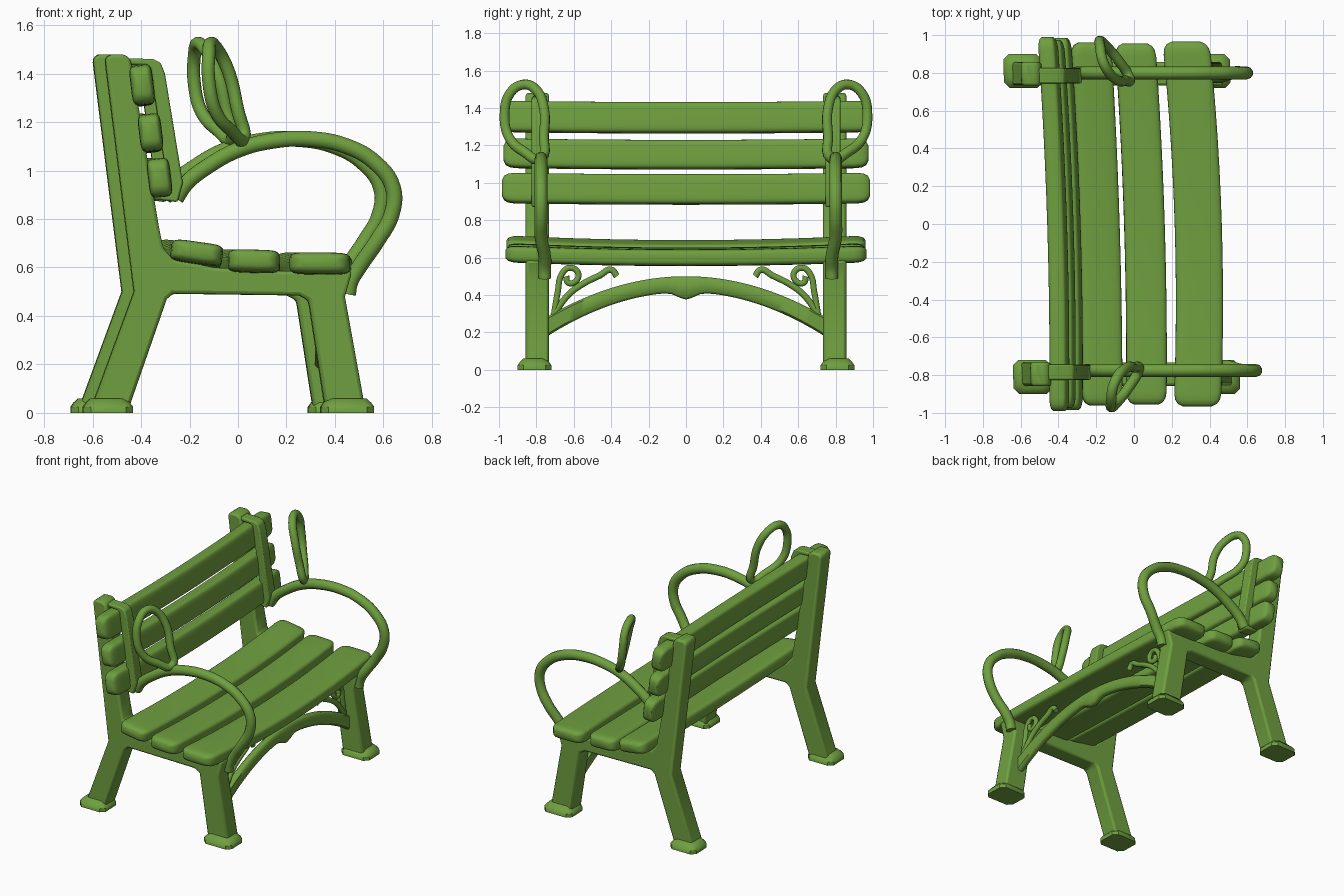
import bpy, bmesh, math

if "Cube" in bpy.data.objects:
    bpy.data.objects.remove(bpy.data.objects["Cube"])

green = bpy.data.materials.new("leaf green")
green.diffuse_color = (0.16, 0.35, 0.05, 1)
green.use_nodes = True
green.node_tree.nodes["Principled BSDF"].inputs["Base Color"].default_value = green.diffuse_color


def finish(name, mesh, bevel=0, angle=40):
    # the whole bench leans slightly: x drifts back towards +y
    for v in mesh.vertices:
        v.co.x -= 0.05 * (v.co.y + 0.8) / 1.6
    mesh.materials.clear()
    mesh.materials.append(green)
    ob = bpy.data.objects.new(name, mesh)
    bpy.context.collection.objects.link(ob)
    if bevel:
        m = ob.modifiers.new("bevel", 'BEVEL')
        m.width, m.segments, m.limit_method = bevel, 2, 'ANGLE'
        m.angle_limit = math.radians(30)
    bpy.ops.object.select_all(action='DESELECT')
    ob.select_set(True)
    bpy.context.view_layer.objects.active = ob
    bpy.ops.object.shade_smooth_by_angle(angle=math.radians(angle))
    return ob


def loft(name, rings, bevel=0, angle=40):
    bm = bmesh.new()
    vs = [[bm.verts.new(p) for p in r] for r in rings]
    n = len(vs[0])
    for a, b in zip(vs, vs[1:]):
        for i in range(n):
            bm.faces.new((a[i], a[(i + 1) % n], b[(i + 1) % n], b[i]))
    bm.faces.new(vs[0][::-1])
    bm.faces.new(vs[-1])
    bmesh.ops.recalc_face_normals(bm, faces=bm.faces)
    me = bpy.data.meshes.new(name)
    bm.to_mesh(me)
    bm.free()
    return finish(name, me, bevel, angle)


def plate_y(name, prof, y, half, bevel):
    # x-z profile extruded along y
    return loft(name, [[(x, y + d, z) for x, z in prof] for d in (-half, half)], bevel)


def tube(name, pts, radius, cyclic=False):
    cu = bpy.data.curves.new(name, 'CURVE')
    cu.dimensions = '3D'
    cu.bevel_depth, cu.bevel_resolution = radius, 3
    cu.use_fill_caps, cu.resolution_u = True, 5
    sp = cu.splines.new('BEZIER')
    sp.bezier_points.add(len(pts) - 1)
    sp.use_cyclic_u = cyclic
    for b, p in zip(sp.bezier_points, pts):
        b.co = p
        b.handle_left_type = b.handle_right_type = 'AUTO'
    tmp = bpy.data.objects.new(name + "_path", cu)
    bpy.context.collection.objects.link(tmp)
    bpy.context.view_layer.update()
    dg = bpy.context.evaluated_depsgraph_get()
    me = bpy.data.meshes.new_from_object(tmp.evaluated_get(dg))
    bpy.data.objects.remove(tmp)
    return finish(name, me, 0, 60)


def slat(name, x, z, w, h, tilt, length, bow_x, sag):
    # rounded plank along y, tapered at the ends, gently bowed
    c, s = math.cos(tilt), math.sin(tilt)
    ends = [(0, .62, .5), (.012, .82, .8), (.035, .95, .95), (.07, 1, 1)]
    st = [(-length + d, a, b) for d, a, b in ends]
    st += [(-length + .07 + (2 * length - .14) * i / 12, 1, 1) for i in range(1, 12)]
    st += [(length - d, a, b) for d, a, b in ends[::-1]]
    rings = []
    for y, a, b in st:
        k = 1 - (y / length) ** 2
        ring = []
        for i in range(24):
            t = 2 * math.pi * (i + .5) / 24
            ct, sn = math.cos(t), math.sin(t)
            u = math.copysign(abs(ct) ** .4, ct) * w / 2 * a
            v = math.copysign(abs(sn) ** .4, sn) * h / 2 * b
            ring.append((x + bow_x * k + u * c - v * s, y, z - sag * k + u * s + v * c))
        rings.append(ring)
    loft(name, rings, 0, 50)


# seat slats
slat("seat_slat_back", -0.175, 0.665, 0.215, 0.09, -0.14, 0.96, 0.015, 0.025)
slat("seat_slat_middle", 0.06, 0.63, 0.215, 0.095, -0.03, 0.955, 0.02, 0.025)
slat("seat_slat_front", 0.33, 0.62, 0.25, 0.09, -0.01, 0.965, 0.035, 0.02)

# backrest slats
for name, x, z, h, ln in (("top", -0.402, 1.355, 0.165, 0.99),
                          ("middle", -0.367, 1.158, 0.155, 0.975),
                          ("lower", -0.33, 0.972, 0.16, 0.985)):
    slat("back_slat_" + name, x, z, 0.095, h, 0.12, ln, 0.02, 0.008)

# side frame outline: rear leg, seat rail, front leg and backrest post
frame = [(-0.61, 0.01), (-0.455, 0.01), (-0.295, 0.47), (-0.27, 0.492), (0.25, 0.485),
         (0.29, 0.465), (0.36, 0.01), (0.525, 0.01), (0.44, 0.48), (0.47, 0.585),
         (0.2, 0.585), (-0.1, 0.6), (-0.27, 0.635), (-0.31, 0.68), (-0.33, 0.78),
         (-0.35, 0.9), (-0.445, 1.46), (-0.47, 1.48), (-0.53, 1.48), (-0.55, 1.46),
         (-0.43, 0.5)]
# strap that wraps over the front of the back slats
strap = [(-0.5, 1.44), (-0.5, 1.465), (-0.35, 1.46), (-0.32, 1.445), (-0.302, 1.4),
         (-0.228, 0.95), (-0.25, 0.87), (-0.37, 0.885), (-0.37, 0.905), (-0.285, 0.9),
         (-0.36, 1.42), (-0.38, 1.435)]
arm = [(-0.255, 0.885), (-0.215, 0.945), (-0.12, 1.02), (0, 1.085), (0.14, 1.122),
       (0.3, 1.13), (0.45, 1.1), (0.57, 1.03), (0.64, 0.93), (0.635, 0.82),
       (0.575, 0.71), (0.5, 0.6), (0.465, 0.54), (0.455, 0.49)]
loop = [(0.025, -.775, 1.13), (0, -.76, 1.25), (-0.035, -.76, 1.4), (-0.085, -.805, 1.5),
        (-0.115, -.87, 1.525), (-0.125, -.94, 1.48), (-0.125, -.97, 1.36),
        (-0.095, -.945, 1.24), (-0.03, -.865, 1.165)]
scroll = [(-.71, .27), (-.685, .42), (-.665, .51), (-.625, .545), (-.578, .52),
          (-.588, .475), (-.63, .465), (-.64, .5)]
branch = [(-.71, .29), (-.63, .4), (-.55, .46), (-.46, .505), (-.4, .535), (-.37, .5)]

for s, side in ((1, "near"), (-1, "far")):
    plate_y("side_frame_" + side, frame, -0.795 * s, 0.062, 0.018)
    plate_y("backrest_strap_" + side, strap, -0.785 * s, 0.04, 0.008)
    # flared feet
    for leg, x0, x1 in (("rear", -0.64, -0.435), ("front", 0.34, 0.56)):
        rings = []
        for z, g in ((0, 0), (0.025, 0), (0.042, .012), (0.06, .03)):
            a, b, h = x0 + g, x1 - g, 0.09 - g
            y = -0.81 * s
            rings.append([(a, y - h + .03, z), (a + .03, y - h, z), (b - .03, y - h, z),
                          (b, y - h + .03, z), (b, y + h - .03, z), (b - .03, y + h, z),
                          (a + .03, y + h, z), (a, y + h - .03, z)])
        loft(f"{leg}_foot_{side}", rings)
    # armrest hoop and the upright ring on top of it
    y_arm = -0.775 if s == 1 else 0.80
    tube("armrest_" + side, [(x, y_arm + (.02 * s if z < .7 else 0), z) for x, z in arm], 0.034)
    tube("armrest_ring_" + side, [(x, y * s, z) for x, y, z in loop], 0.027, True)
    # scrollwork under the seat
    tube("scroll_" + side, [(0.39, y * s, z) for y, z in scroll], 0.017)
    tube("scroll_branch_" + side, [(0.39, y * s, z) for y, z in branch], 0.018)

# arched stretcher between the front legs, with a small centre drop
ys = [-0.75 + 1.5 * i / 40 for i in range(41)]
rings = []
for y in ys:
    u = (y / 0.74) ** 2
    top = 0.5 - 0.215 * u
    bot = 0.415 - 0.235 * u - 0.04 * math.exp(-(y / 0.06) ** 2)
    rings.append([(0.365, y, bot + .012), (0.378, y, bot), (0.402, y, bot), (0.415, y, bot + .012),
                  (0.415, y, top - .012), (0.402, y, top), (0.378, y, top), (0.365, y, top - .012)])
loft("arched_stretcher", rings, 0, 50)
